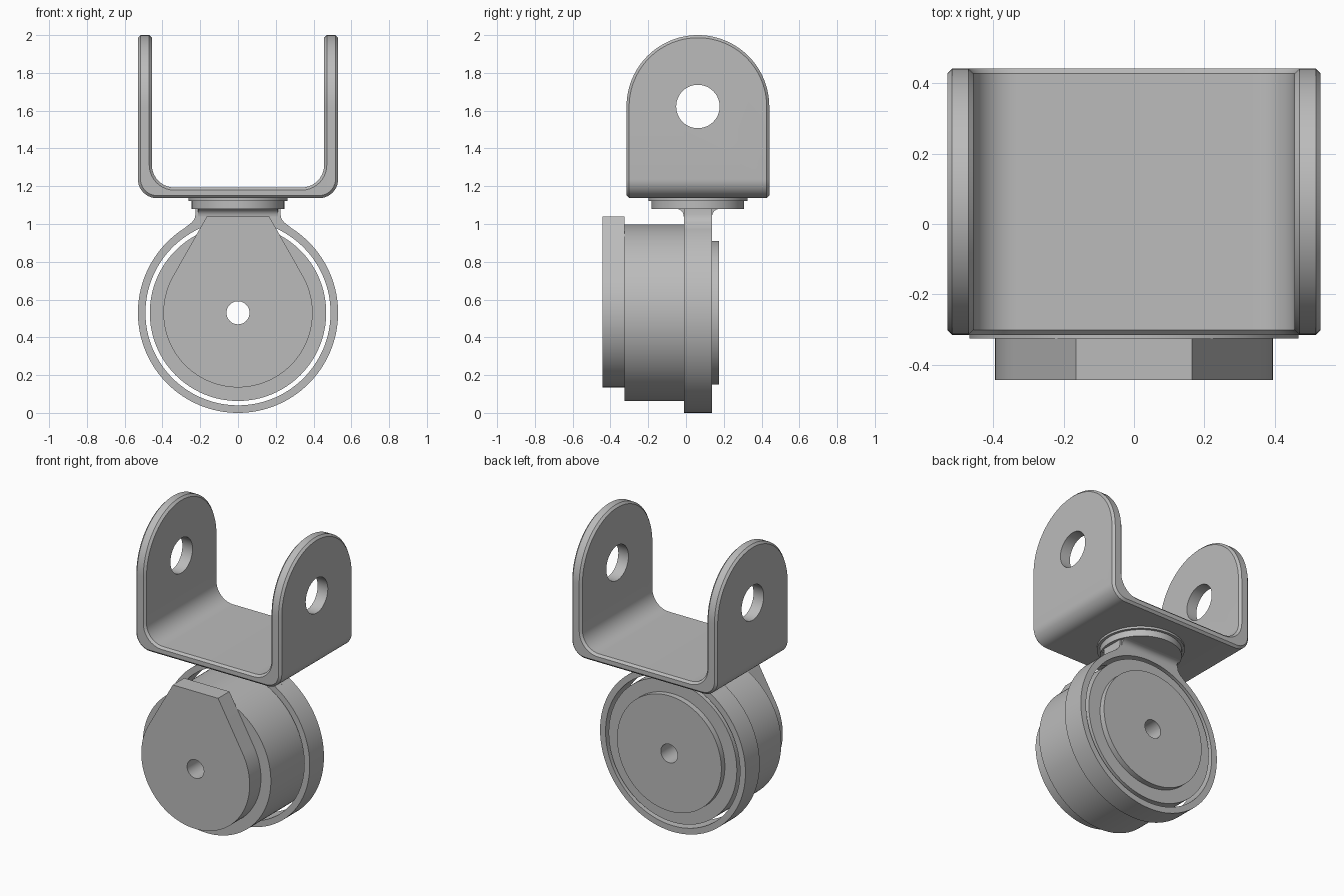
import bpy, bmesh
from math import sin, cos, pi, radians, atan2, acos, hypot
from mathutils import Vector

if "Cube" in bpy.data.objects:
    bpy.data.objects.remove(bpy.data.objects["Cube"])

metal = bpy.data.materials.new("plain grey metal")
metal.use_nodes = True
GREY = (0.5, 0.5, 0.5, 1)
metal.diffuse_color = GREY
metal.node_tree.nodes["Principled BSDF"].inputs["Base Color"].default_value = GREY

WHEEL_Z = 0.53   # axle height
MID_Y = 0.063    # centre of bracket and swivel


def arc(cx, cy, r, start, end, n):
    """Points on an arc, angles in degrees."""
    angles = [radians(start + (end - start) * i / n) for i in range(n + 1)]
    return [(cx + r * cos(a), cy + r * sin(a)) for a in angles]


def finish(name, bm):
    bmesh.ops.recalc_face_normals(bm, faces=bm.faces)
    mesh = bpy.data.meshes.new(name)
    bm.to_mesh(mesh)
    bm.free()
    mesh.materials.append(metal)
    ob = bpy.data.objects.new(name, mesh)
    bpy.context.collection.objects.link(ob)
    return ob


def prism(name, outline, axis, start, end):
    """Extrude an outline (x,z along Y, or y,z along X)."""
    bm = bmesh.new()
    place = (lambda u, v: (u, start, v)) if axis == "Y" else (lambda u, v: (start, u, v))
    face = bm.faces.new([bm.verts.new(place(u, v)) for u, v in outline])
    new = bmesh.ops.extrude_face_region(bm, geom=[face])["geom"]
    step = Vector((0, end - start, 0) if axis == "Y" else (end - start, 0, 0))
    bmesh.ops.translate(bm, vec=step, verts=[v for v in new if isinstance(v, bmesh.types.BMVert)])
    return finish(name, bm)


def lathe(name, loop, axis, centre, n=96):
    """Spin a closed loop of (radius, offset) around an axis."""
    bm = bmesh.new()
    rings = []
    for i in range(n):
        c, s = cos(2 * pi * i / n), sin(2 * pi * i / n)
        put = {"Y": lambda r, h: (r * c, h, r * s), "Z": lambda r, h: (r * c, r * s, h)}[axis]
        rings.append([bm.verts.new(Vector(put(r, h)) + Vector(centre)) for r, h in loop])
    m = len(loop)
    for i in range(n):
        a, b = rings[i], rings[(i + 1) % n]
        for j in range(m):
            k = (j + 1) % m
            bm.faces.new((a[j], a[k], b[k], b[j]))
    return finish(name, bm)


def boolean(ob, cutter, operation):
    mod = ob.modifiers.new(operation.lower(), "BOOLEAN")
    mod.object, mod.operation, mod.solver = cutter, operation, "EXACT"
    cutter.hide_render = True
    cutter.hide_set(True)


def smooth(ob):
    """Bake modifiers, then smooth with sharp edges kept."""
    bpy.context.view_layer.update()
    for o in bpy.context.selected_objects:
        o.select_set(False)
    bpy.context.view_layer.objects.active = ob
    ob.select_set(True)
    for mod in list(ob.modifiers):
        bpy.ops.object.modifier_apply(modifier=mod.name)
    bpy.ops.object.shade_smooth_by_angle(angle=radians(25))


# U bracket: bent strip trimmed to rounded arms, chamfered, then drilled
outer = [(-0.53, 2.2)] + arc(-0.43, 1.237, 0.1, 180, 270, 10)
outer += arc(0.43, 1.237, 0.1, 270, 360, 10) + [(0.53, 2.2)]
inner = [(0.456, 2.2)] + arc(0.336, 1.313, 0.12, 360, 270, 10)
inner += arc(-0.336, 1.313, 0.12, 270, 180, 10) + [(-0.456, 2.2)]
bracket = prism("u_bracket", outer + inner, "Y", -0.6, 0.7)
arch = prism("arm_trim_helper", [(MID_Y - 0.378, 1)] + arc(MID_Y, 1.622, 0.378, 180, 0, 48)
             + [(MID_Y + 0.378, 1)], "X", -0.8, 0.8)
drill = prism("pin_hole_helper", arc(MID_Y, 1.622, 0.115, 0, 352.5, 47), "X", -0.8, 0.8)
boolean(bracket, arch, "INTERSECT")
bevel = bracket.modifiers.new("chamfer", "BEVEL")
bevel.width, bevel.segments = 0.014, 1
bevel.limit_method, bevel.angle_limit = "ANGLE", radians(40)
boolean(bracket, drill, "DIFFERENCE")
smooth(bracket)

# Swivel disc and thin washer under the bracket
smooth(lathe("swivel_disc", [(0.001, 1.08), (0.245, 1.08), (0.245, 1.125), (0.001, 1.125)],
             "Z", (0, MID_Y, 0)))
smooth(lathe("swivel_washer", [(0.001, 1.123), (0.262, 1.123), (0.262, 1.14), (0.001, 1.14)],
             "Z", (0, MID_Y, 0)))

# Neck joining the swivel to the ring
side = [(0.225, 1.085), (0.225, 1.05), (0.23, 1.028), (0.245, 1.008), (0.285, 0.977)]
ring_seat = arc(0, WHEEL_Z, 0.51, 58, 122, 16)
smooth(prism("neck", side + ring_seat + [(-x, z) for x, z in reversed(side)], "Y", -0.01, 0.138))
flare = arc(0.178, 1.04, 0.04, 180, 90, 6)
smooth(prism("neck_flare", flare + [(2 * MID_Y - y, z) for y, z in reversed(flare)],
             "X", -0.212, 0.212))

# Guard ring, and drum with a raised back boss and axle bore
hub = (0, 0, WHEEL_Z)
smooth(lathe("guard_ring", [(0.49, -0.01), (0.53, -0.01), (0.53, 0.138), (0.49, 0.138)],
             "Y", hub, 128))
smooth(lathe("drum", [(0.061, -0.325), (0.467, -0.325), (0.467, 0.138), (0.38, 0.138),
                      (0.38, 0.175), (0.061, 0.175)], "Y", hub, 128))

# Front plate: round bottom with tangent sides rising to a flat top
R, TOP_X, TOP_Z = 0.395, 0.165, 0.51
tangent = (atan2(TOP_Z, TOP_X) - acos(R / hypot(TOP_X, TOP_Z))) * 180 / pi
outline = [(TOP_X, WHEEL_Z + TOP_Z)] + arc(0, WHEEL_Z, R, tangent, -180 - tangent, 72)
outline += [(-TOP_X, WHEEL_Z + TOP_Z)]
plate = prism("front_plate", outline, "Y", -0.443, -0.325)
bore = prism("axle_bore_helper", arc(0, WHEEL_Z, 0.061, 0, 352.5, 47), "Y", -0.6, -0.2)
boolean(plate, bore, "DIFFERENCE")
smooth(plate)

# Helpers are no longer needed once baked
for helper in (arch, drill, bore):
    bpy.data.objects.remove(helper)
